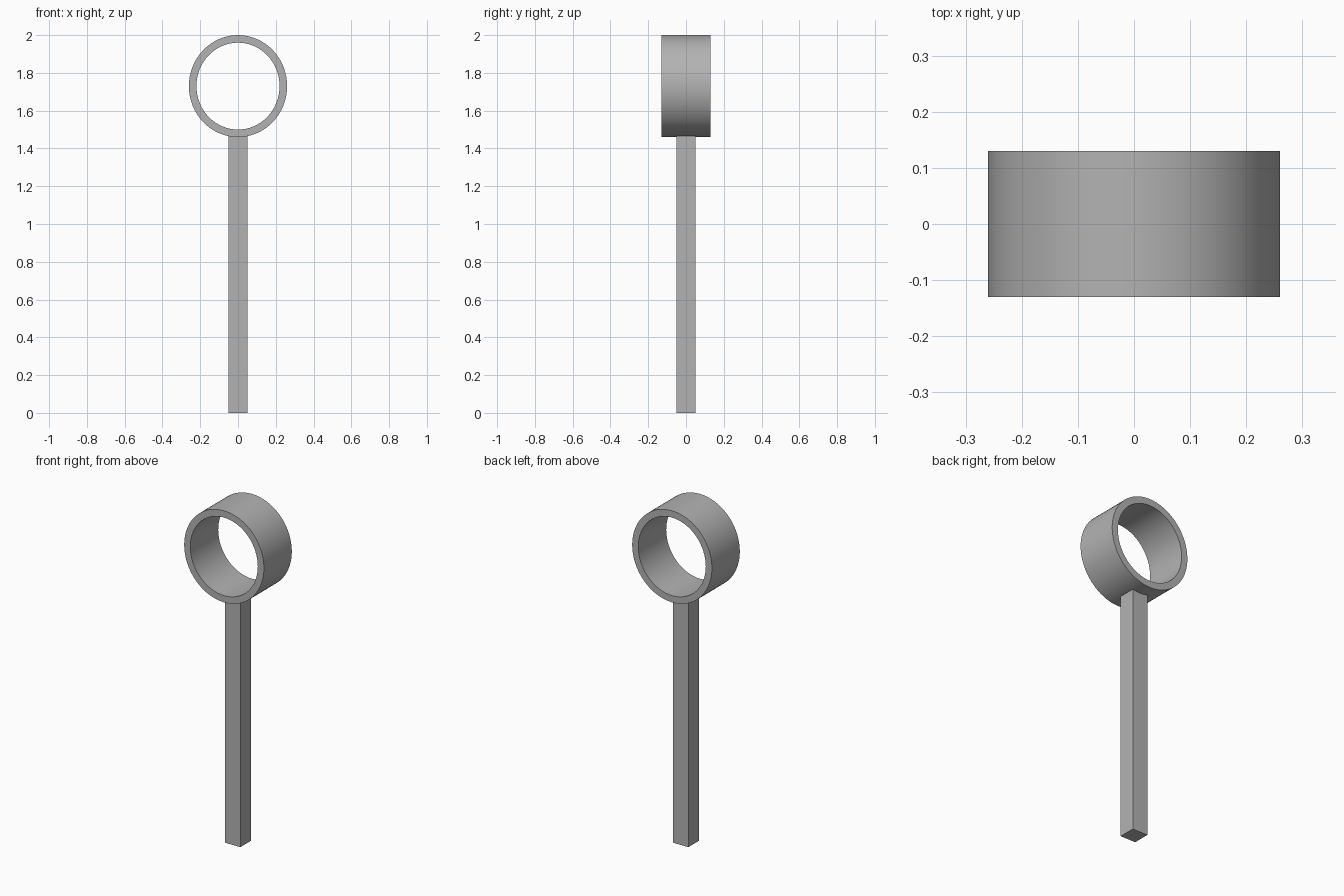
import bpy
import bmesh
import math

default_cube = bpy.data.objects.get("Cube")
if default_cube:
    bpy.data.objects.remove(default_cube, do_unlink=True)

# Single plain grey
GREY = (0.45, 0.45, 0.45, 1)
grey = bpy.data.materials.new("plain grey")
grey.use_nodes = True
grey.diffuse_color = GREY
grey.node_tree.nodes["Principled BSDF"].inputs["Base Color"].default_value = GREY

SEGMENTS = 64
CENTRE_Z = 1.73
HALF_DEPTH = 0.13


def add_object(name, bm):
    bmesh.ops.recalc_face_normals(bm, faces=bm.faces)
    mesh = bpy.data.meshes.new(name)
    bm.to_mesh(mesh)
    bm.free()
    mesh.materials.append(grey)
    obj = bpy.data.objects.new(name, mesh)
    bpy.context.collection.objects.link(obj)
    return obj


def oval(bm, half_width, half_height, y):
    angles = [math.tau * i / SEGMENTS for i in range(SEGMENTS)]
    return [bm.verts.new((half_width * math.cos(a), y,
                          CENTRE_Z + half_height * math.sin(a))) for a in angles]


# Ring: four oval loops bridged into a slightly tall hollow band
bm = bmesh.new()
loops = [oval(bm, 0.26, 0.27, -HALF_DEPTH), oval(bm, 0.26, 0.27, HALF_DEPTH),
         oval(bm, 0.22, 0.23, HALF_DEPTH), oval(bm, 0.22, 0.23, -HALF_DEPTH)]
for k, loop in enumerate(loops):
    following = loops[(k + 1) % len(loops)]
    for i in range(SEGMENTS):
        j = (i + 1) % SEGMENTS
        bm.faces.new((loop[i], loop[j], following[j], following[i]))
ring = add_object("ring", bm)
bpy.ops.object.select_all(action="DESELECT")
ring.select_set(True)
bpy.context.view_layer.objects.active = ring
bpy.ops.object.shade_smooth_by_angle(angle=math.radians(30))

# Square post, its top sunk into the underside of the ring
POST_WIDTH = 0.1
POST_HEIGHT = 1.475
bm = bmesh.new()
bmesh.ops.create_cube(bm, size=1)
bmesh.ops.scale(bm, vec=(POST_WIDTH, POST_WIDTH, POST_HEIGHT), verts=bm.verts)
bmesh.ops.translate(bm, vec=(0, 0, POST_HEIGHT / 2), verts=bm.verts)
add_object("post", bm)
